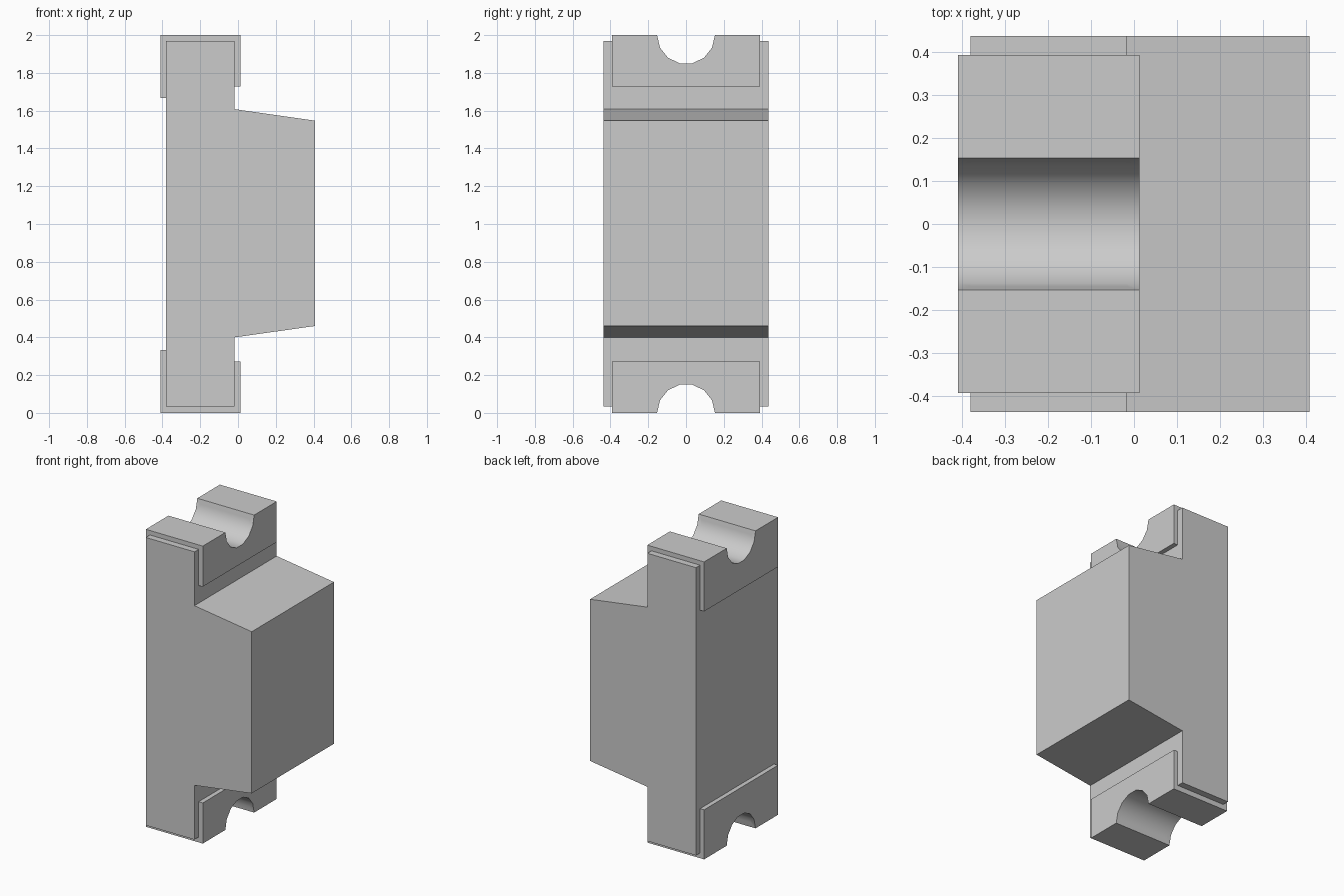
import bpy
import bmesh
import math
from mathutils import Matrix

cube = bpy.data.objects.get("Cube")
if cube:
    bpy.data.objects.remove(cube, do_unlink=True)

grey = bpy.data.materials.new("light grey")
grey.use_nodes = True
colour = (0.6, 0.6, 0.6, 1)
grey.diffuse_color = colour
grey.node_tree.nodes["Principled BSDF"].inputs["Base Color"].default_value = colour

NOTCH_RADIUS = 0.153


def make_object(name, bm):
    bmesh.ops.recalc_face_normals(bm, faces=bm.faces)
    mesh = bpy.data.meshes.new(name)
    bm.to_mesh(mesh)
    bm.free()
    mesh.materials.append(grey)
    obj = bpy.data.objects.new(name, mesh)
    bpy.context.collection.objects.link(obj)
    return obj


def extrude_profile(name, points, half_depth):
    """Extrude an x-z outline symmetrically along y."""
    bm = bmesh.new()
    face = bm.faces.new([bm.verts.new((x, -half_depth, z)) for x, z in points])
    result = bmesh.ops.extrude_face_region(bm, geom=[face])
    verts = [v for v in result["geom"] if isinstance(v, bmesh.types.BMVert)]
    bmesh.ops.translate(bm, verts=verts, vec=(0, 2 * half_depth, 0))
    return make_object(name, bm)


def make_cutter(name, z):
    """Faceted cylinder along x for the half-round end notch."""
    bm = bmesh.new()
    bmesh.ops.create_cone(bm, cap_ends=True, segments=14, radius1=NOTCH_RADIUS,
                          radius2=NOTCH_RADIUS, depth=1)
    # Turn the axis to x with a corner lying on the y axis
    first = bm.verts[:][0].co
    bmesh.ops.rotate(bm, verts=bm.verts, matrix=Matrix.Rotation(
        math.pi / 2 - math.atan2(first.y, first.x), 3, "Z"))
    bmesh.ops.rotate(bm, verts=bm.verts, matrix=Matrix.Rotation(math.pi / 2, 3, "Y"))
    bmesh.ops.translate(bm, verts=bm.verts, vec=(-0.2, 0, z))
    cutter = make_object(name, bm)
    cutter.hide_render = True
    return cutter


def cut(obj, cutters):
    bpy.ops.object.select_all(action="DESELECT")
    obj.select_set(True)
    bpy.context.view_layer.objects.active = obj
    for cutter in cutters:
        mod = obj.modifiers.new("notch", "BOOLEAN")
        mod.operation = "DIFFERENCE"
        mod.solver = "EXACT"
        mod.object = cutter
        bpy.ops.object.modifier_apply(modifier=mod.name)
    bpy.ops.object.shade_smooth_by_angle(angle=math.radians(30))


# Body: upright base plate with the tapered lens block on its right side
body = extrude_profile("body", [
    (-0.38, 0.035), (-0.018, 0.035), (-0.018, 0.4), (0.408, 0.46),
    (0.408, 1.547), (-0.018, 1.608), (-0.018, 1.97), (-0.38, 1.97)], 0.437)

# End contacts: C-shaped caps wrapped round the plate ends
cap = [(-0.41, 0), (0.013, 0), (0.013, 0.273), (-0.018, 0.273),
       (-0.018, 0.035), (-0.38, 0.035), (-0.38, 0.333), (-0.41, 0.333)]
bottom_contact = extrude_profile("bottom_contact", cap, 0.393)
top_contact = extrude_profile("top_contact", [(x, 2.005 - z - 0.005) for x, z in cap], 0.393)

# Half-round notches through both ends
low = make_cutter("bottom_notch_cutter", 0)
high = make_cutter("top_notch_cutter", 2)
cut(body, [low, high])
cut(bottom_contact, [low])
cut(top_contact, [high])
for cutter in (low, high):
    bpy.data.objects.remove(cutter, do_unlink=True)
